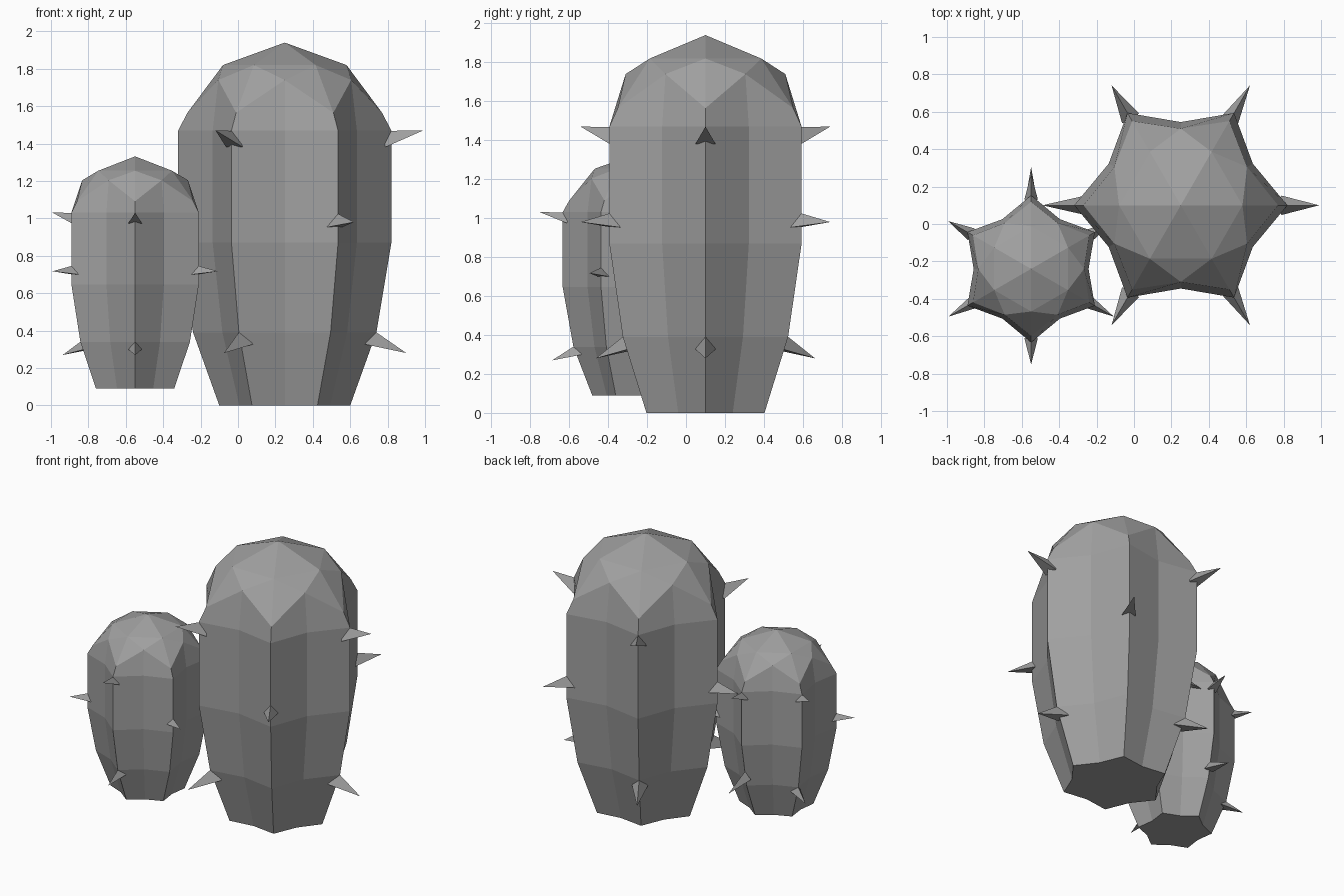
import bpy, bmesh
from math import sin, cos, pi, radians
from mathutils import Vector, Matrix

cube = bpy.data.objects.get("Cube")
if cube:
    bpy.data.objects.remove(cube, do_unlink=True)

grey = bpy.data.materials.new("plain grey")
grey.use_nodes = True
COLOUR = (0.35, 0.35, 0.35, 1)
grey.diffuse_color = COLOUR
grey.node_tree.nodes["Principled BSDF"].inputs["Base Color"].default_value = COLOUR

SIDES = 6
# Body rings: ridge radius, valley radius, height
RINGS = [(0.35, 0.28, 0), (0.49, 0.385, 0.39), (0.57, 0.445, 0.87), (0.57, 0.445, 1.47)]


def finish(name, bm, matrix):
    bm.transform(matrix)
    bmesh.ops.recalc_face_normals(bm, faces=bm.faces)
    mesh = bpy.data.meshes.new(name)
    bm.to_mesh(mesh)
    bm.free()
    mesh.materials.append(grey)
    obj = bpy.data.objects.new(name, mesh)
    bpy.context.collection.objects.link(obj)


def polar(radius, step, z):
    a = step * pi / SIDES
    return Vector((radius * cos(a), radius * sin(a), z))


def body(name, matrix):
    bm = bmesh.new()
    n = SIDES * 2
    # Ribbed trunk, closed by a faceted shoulder ring
    profile = RINGS + [(0.52, 0.41, None)]
    rings = []
    for ridge, valley, z in profile:
        ring = []
        for i in range(n):
            height = z if z is not None else (1.74 if i % 2 else 1.565)
            ring.append(bm.verts.new(polar(valley if i % 2 else ridge, i, height)))
        rings.append(ring)
    for low, high in zip(rings, rings[1:]):
        for i in range(n):
            j = (i + 1) % n
            bm.faces.new((low[i], low[j], high[j], high[i]))
    bm.faces.new(rings[0][::-1])
    # Dome: kite halves, wedges and the top fan
    shoulder = rings[-1]
    crown = [bm.verts.new(polar(0.33, 2 * i, 1.82)) for i in range(SIDES)]
    apex = bm.verts.new((0, 0, 1.94))
    for i in range(SIDES):
        j = (i + 1) % SIDES
        ridge, valley, before = shoulder[2 * i], shoulder[2 * i + 1], shoulder[2 * i - 1]
        bm.faces.new((ridge, valley, crown[i]))
        bm.faces.new((before, ridge, crown[i]))
        bm.faces.new((crown[i], valley, crown[j]))
        bm.faces.new((crown[i], crown[j], apex))
    finish(name, bm, matrix)


def spine(name, matrix, angle, base, tip, width=0.06):
    """Three-sided spike from base to tip, each given as (radius, height)."""
    bm = bmesh.new()
    start, end = Vector((base[0], 0, base[1])), Vector((tip[0], 0, tip[1]))
    out = (end - start).normalized()
    side = Vector((0, 1, 0))
    up = out.cross(side)
    foot = []
    for k in range(3):
        a = k * 2 * pi / 3
        foot.append(bm.verts.new(start + width * (up * cos(a) + side * sin(a))))
    point = bm.verts.new(end)
    bm.faces.new(foot)
    for k in range(3):
        bm.faces.new((foot[k], foot[(k + 1) % 3], point))
    finish(name, bm, matrix @ Matrix.Rotation(radians(angle), 4, "Z"))


UPPER = ((0.53, 1.41), (0.74, 1.47))
MIDDLE = ((0.51, 0.98), (0.74, 0.98))
LOWER = ((0.44, 0.355), (0.65, 0.28))

# Large and small cactus
large = Matrix.Translation((0.25, 0.1, 0))
small = (Matrix.Translation((-0.55, -0.24, 0.09)) @ Matrix.Rotation(radians(30), 4, "Z")
         @ Matrix.Diagonal((0.69, 0.69, 0.64, 1)))

for label, matrix, paired in (("large", large, (0, 120, 240)),
                              ("small", small, (60, 120, 240))):
    body(label + "_cactus_body", matrix)
    for angle in range(0, 360, 60):
        if angle in paired:
            lower = LOWER
            if label == "small" and angle == 60:
                lower = ((0.5, 0.5), (0.79, 0.42))
            spine(f"{label}_upper_spine_{angle}", matrix, angle, *UPPER)
            spine(f"{label}_lower_spine_{angle}", matrix, angle, *lower)
        else:
            spine(f"{label}_middle_spine_{angle}", matrix, angle, *MIDDLE)
